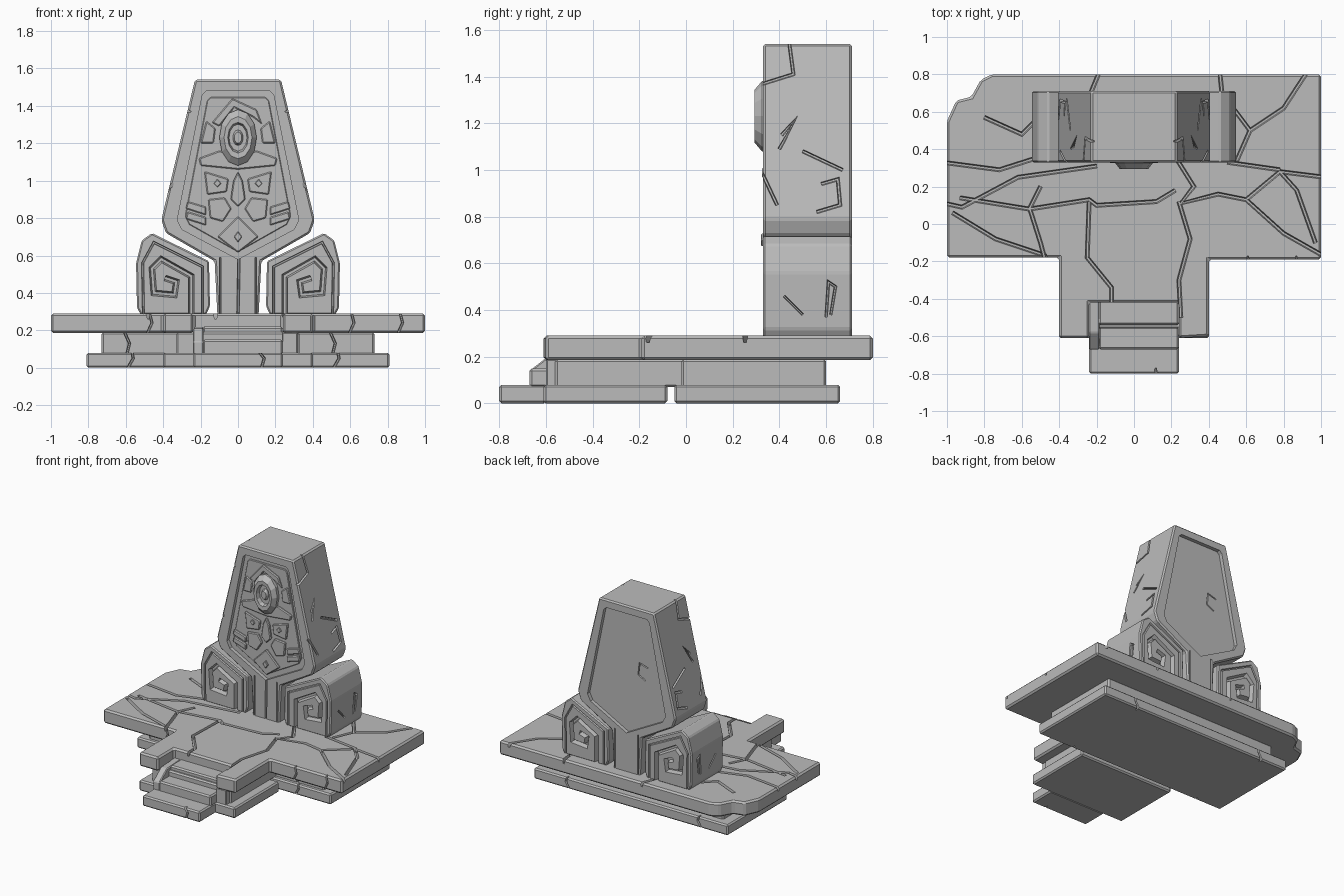
import bpy, bmesh
from math import cos, sin, tau
from mathutils import Vector

cube = bpy.data.objects.get("Cube")
if cube:
    bpy.data.objects.remove(cube, do_unlink=True)

stone = bpy.data.materials.new("grey_stone")
stone.use_nodes = True
stone.diffuse_color = (0.5, 0.5, 0.5, 1)
stone.node_tree.nodes["Principled BSDF"].inputs["Base Color"].default_value = (0.5, 0.5, 0.5, 1)

FRONT, BACK, TOP = 0.33, 0.71, 0.29


# Surface mappings: (u, v, outward distance) to a point
def plan(u, v, d):
    return Vector((u, v, d))


def facing(y, sign=-1):
    return lambda u, v, d: Vector((u, y + sign * d, v))


def on_slab(u, v, d):
    return Vector((u, v, TOP + d))


def on_flank(side):
    return lambda u, v, d: Vector((side * (0.41 - 0.237 * (v - 0.78) + d), u, v))


def finish(name, bm, bevel=0):
    bmesh.ops.recalc_face_normals(bm, faces=bm.faces[:])
    if bevel:
        bmesh.ops.bevel(bm, geom=bm.edges[:], offset=bevel, segments=1,
                        affect='EDGES', clamp_overlap=True)
    mesh = bpy.data.meshes.new(name)
    bm.to_mesh(mesh)
    bm.free()
    mesh.materials.append(stone)
    obj = bpy.data.objects.new(name, mesh)
    bpy.context.scene.collection.objects.link(obj)
    return obj


def skin(name, rings, bevel=0):
    """Closed solid through a list of equal point rings."""
    bm = bmesh.new()
    rows = [[bm.verts.new(p) for p in ring] for ring in rings]
    n = len(rows[0])
    for a, b in zip(rows, rows[1:]):
        for i in range(n):
            j = (i + 1) % n
            bm.faces.new((a[i], a[j], b[j], b[i]))
    bm.faces.new(rows[0])
    bm.faces.new(rows[-1])
    return finish(name, bm, bevel)


def prism(name, pts, place, low, high, bevel=0.0):
    return skin(name, [[place(u, v, d) for u, v in pts] for d in (low, high)], bevel)


def block(name, x0, x1, y0, y1, z0, z1, bevel=0.01):
    return prism(name, [(x0, y0), (x1, y0), (x1, y1), (x0, y1)], plan, z0, z1, bevel)


def carve(obj, cutter):
    cutter.hide_render = True
    mod = obj.modifiers.new("carve", 'BOOLEAN')
    mod.operation, mod.solver, mod.object = 'DIFFERENCE', 'EXACT', cutter
    bpy.context.view_layer.objects.active = obj
    bpy.ops.object.modifier_apply(modifier=mod.name)
    bpy.data.objects.remove(cutter, do_unlink=True)


def groove(obj, path, place, half=0.011, depth=0.03):
    """Carve a tapered, mitred channel along a path."""
    pts = [Vector(p) for p in path]
    rings = []
    for i, p in enumerate(pts):
        a = (p - pts[i - 1]).normalized() if i else None
        b = (pts[i + 1] - p).normalized() if i < len(pts) - 1 else None
        a, b = a or b, b or a
        t = (a + b).normalized()
        side = Vector((-t.y, t.x)) * half / max(t.dot(a), 0.5)
        rings.append([place(*(p + side * k), d) for k, d in
                      ((1, 0.01), (-1, 0.01), (-0.4, -depth), (0.4, -depth))])
    carve(obj, skin("groove_cutter", rings))


def flip(pts, side):
    return [(side * u, v) for u, v in pts]


def mirrored(half):
    return half + [(-u, v) for u, v in reversed(half) if u]


# Paved upper platform with a notch for the stairs
slab = prism("paved_platform", [
    (-1, -0.18), (-0.4, -0.18), (-0.4, -0.61), (-0.24, -0.61), (-0.24, -0.42),
    (0.24, -0.42), (0.24, -0.61), (0.4, -0.6), (0.4, -0.19), (1, -0.19), (1, 0.8),
    (-0.76, 0.8), (-0.82, 0.77), (-0.87, 0.68), (-0.95, 0.66), (-1, 0.55)],
    plan, 0.185, TOP, 0.012)
left_cracks = [
    [(-1.1, 0.34), (-0.72, 0.29), (-0.5, 0.36)],
    [(-1.1, 0.13), (-0.92, 0.09), (-0.62, 0.25), (-0.2, 0.31)],
    [(-0.93, 0.14), (-0.56, 0.08), (-0.24, 0.13), (-0.2, 0.1), (0.12, 0.12), (0.22, 0.18)],
    [(-0.56, 0.09), (-0.5, -0.1), (-0.46, -0.25)],
    [(-0.24, 0.12), (-0.25, -0.18), (-0.12, -0.34), (-0.12, -0.5)],
    [(-0.8, 0.57), (-0.6, 0.48), (-0.5, 0.58)],
    [(-0.24, 0.68), (-0.17, 0.85)],
    [(-0.5, 0.2), (-0.56, 0.08)],
    [(-0.97, 0.06), (-0.74, -0.08), (-0.5, -0.16)],
]
right_cracks = [
    [(0.24, 0.12), (0.3, -0.08), (0.24, -0.3), (0.25, -0.5)],
    [(0.22, 0.36), (0.32, 0.2), (0.25, 0.11), (0.45, 0.16), (0.6, 0.13), (0.78, 0.28), (1.1, 0.24)],
    [(0.6, 0.13), (0.8, -0.05), (1.1, -0.22)],
    [(0.5, 0.33), (0.78, 0.29)],
    [(0.55, 0.34), (0.62, 0.5), (0.47, 0.7), (0.45, 0.9)],
    [(0.62, 0.5), (0.8, 0.62), (0.95, 0.85)],
    [(0.78, 0.28), (0.87, 0.18), (0.97, -0.1)],
]
for path in left_cracks + right_cracks:
    groove(slab, path, on_slab, 0.013)
# Cracks in the platform's edges
for x, y in ((-0.5, -0.18), (0.84, -0.19), (0.58, -0.19)):
    groove(slab, [(x, 0.15), (x + 0.04, 0.24), (x + 0.02, 0.32)], facing(y), 0.008, 0.02)

# Two courses below, for the main body and the front landing
middle = block("middle_course", -0.73, 0.73, -0.02, 0.6, 0.07, 0.19)
base = block("base_course", -0.81, 0.81, -0.05, 0.66, 0, 0.08)
block("landing_middle_course", -0.33, 0.33, -0.56, 0, 0.07, 0.19)
landing = block("landing_base", -0.4, 0.4, -0.61, -0.08, 0, 0.08)
for x in (-0.6, 0.5):
    groove(middle, [(x, 0.05), (x + 0.02, 0.13), (x - 0.02, 0.22)], facing(-0.02), 0.008)
    groove(base, [(x, -0.02), (x + 0.04, 0.05), (x + 0.03, 0.1)], facing(-0.05), 0.008)
    groove(base, [(x, -0.02), (x + 0.04, 0.05), (x + 0.03, 0.1)], facing(0.66, 1), 0.008)

# Stairs with one low cheek stone
lower = block("lower_step", -0.24, 0.24, -0.8, -0.6, 0, 0.08)
groove(lower, [(0.12, -0.02), (0.14, 0.05), (0.1, 0.1)], facing(-0.8), 0.008)
block("middle_step", -0.19, 0.24, -0.67, -0.4, 0.07, 0.15)
block("upper_step", -0.19, 0.24, -0.54, -0.4, 0.14, 0.22)
prism("cheek_stone", [(-0.67, 0.07), (-0.67, 0.14), (-0.58, 0.21), (-0.4, 0.22), (-0.4, 0.07)],
      lambda u, v, d: Vector((d, u, v)), -0.24, -0.185, 0.006)
block("landing_side_stone", 0.235, 0.32, -0.6, -0.5, 0.07, 0.19, 0.006)

# Tapered monolith with recessed shield panels
monolith = prism("monolith", mirrored([
    (0.23, 1.54), (0.41, 0.79), (0.385, 0.72), (0.125, 0.57), (0.11, 0.28)]),
    facing(FRONT), FRONT - BACK, 0, 0.01)
shield = mirrored([(0.17, 1.48), (0.19, 1.46), (0.325, 0.79), (0.3, 0.74), (0, 0.58)])
for place in (facing(FRONT), facing(BACK, 1)):
    carve(monolith, prism("panel_cutter", shield, place, -0.028, 0.02))
    for side in (-1, 1):
        groove(monolith, [(side * 0.095, 0.27), (side * 0.095, 0.59)], place, 0.006, 0.015)
groove(monolith, [(0, 0.27), (0.005, 0.6)], facing(FRONT), 0.009, 0.02)
groove(monolith, [(-0.16, 1.1), (-0.09, 1.12), (-0.08, 1.03), (-0.14, 1.0)], facing(BACK - 0.028, 1), 0.006, 0.01)
flank_cracks = [
    [(0.3, 1.36), (0.46, 1.41), (0.44, 1.56)],
    [(0.4, 1.09), (0.47, 1.22), (0.41, 1.15)],
    [(0.5, 1.08), (0.67, 1.0)],
    [(0.31, 1.02), (0.39, 0.85)],
    [(0.58, 0.94), (0.65, 0.96), (0.66, 0.85), (0.56, 0.82)],
]
for side in (-1, 1):
    for path in flank_cracks:
        groove(monolith, path, on_flank(side), 0.009, 0.018)

# Carved face: raised pieces inside the front panel
carving = facing(FRONT)


def relief(name, pts, top=-0.004, bevel=0.006):
    prism(name, pts, carving, -0.035, top, bevel)


relief("panel_field", [(u * 0.87, 1.06 + (v - 1.06) * 0.92) for u, v in shield], -0.018, 0.004)
relief("brow", mirrored([(0, 1.14), (0.1, 1.16), (0.21, 1.12), (0.2, 1.08), (0, 1.06)]))
relief("nose", mirrored([(0, 1.05), (0.025, 1.0), (0.04, 0.9), (0, 0.86)]), 0)
relief("chin_diamond", mirrored([(0, 0.81), (0.11, 0.7), (0, 0.615)]))
relief("chin_gem", mirrored([(0, 0.73), (0.022, 0.7), (0, 0.67)]), 0.008, 0.004)
relief("crown_chevron", [(-0.14, 1.31), (-0.03, 1.44), (0.1, 1.38), (0.13, 1.3),
                         (0.08, 1.34), (-0.02, 1.39), (-0.1, 1.29)])
for side, word in ((-1, "right"), (1, "left")):
    eye = flip([(0.18, 1.05), (0.05, 1.01), (0.06, 0.94), (0.165, 0.925)], side)
    relief(word + "_eye", eye)
    relief(word + "_pupil", flip([(0.11, 1.01), (0.13, 0.985), (0.11, 0.965), (0.09, 0.985)], side), 0.004, 0.003)
    relief(word + "_cheek", flip([(0.16, 0.9), (0.07, 0.91), (0.035, 0.85), (0.08, 0.78), (0.15, 0.8)], side))
    relief(word + "_temple", flip([(0.2, 1.2), (0.13, 1.2), (0.12, 1.28), (0.17, 1.32)], side), -0.01)
    for drop in (0, 0.055):
        relief(word + "_cheek_bar", flip([(0.17, 0.86 - drop), (0.27, 0.89 - drop),
                                          (0.28, 0.85 - drop), (0.17, 0.815 - drop)], side))

# Oval medallion: stepped rings around a small gem
rings = [(1, 0.36), (1, 0.325), (0.75, 0.293), (0.55, 0.295),
         (0.48, 0.325), (0.28, 0.325), (0.2, 0.305)]
skin("medallion", [[Vector((0.1 * r * cos(tau * i / 12), y, 1.23 + 0.15 * r * sin(tau * i / 12)))
                    for i in range(12)] for r, y in rings])

# Scroll blocks, carved front and back
outline = [(0.17, 0.285), (0.15, 0.33), (0.155, 0.57), (0.46, 0.72), (0.515, 0.68),
           (0.545, 0.56), (0.54, 0.32), (0.52, 0.285)]
rim = [(0.19, 0.27), (0.19, 0.54), (0.45, 0.67), (0.51, 0.56), (0.505, 0.27)]
spiral = [(0.25, 0.27), (0.25, 0.49), (0.41, 0.58), (0.46, 0.53), (0.45, 0.4),
          (0.34, 0.39), (0.33, 0.46), (0.39, 0.48)]
for side, word in ((-1, "right"), (1, "left")):
    scroll = prism(word + "_scroll_block", flip(outline, side), facing(FRONT), FRONT - BACK, 0, 0.008)
    for place in (facing(FRONT), facing(BACK, 1)):
        groove(scroll, flip(rim, side), place, 0.008, 0.015)
        groove(scroll, flip(spiral, side), place, 0.018, 0.035)
    for path in ([(0.42, 0.46), (0.5, 0.38)], [(0.6, 0.37), (0.61, 0.52), (0.64, 0.5), (0.62, 0.38)]):
        groove(scroll, path, lambda u, v, d: Vector((side * (0.54 + d), u, v)), 0.007, 0.015)
